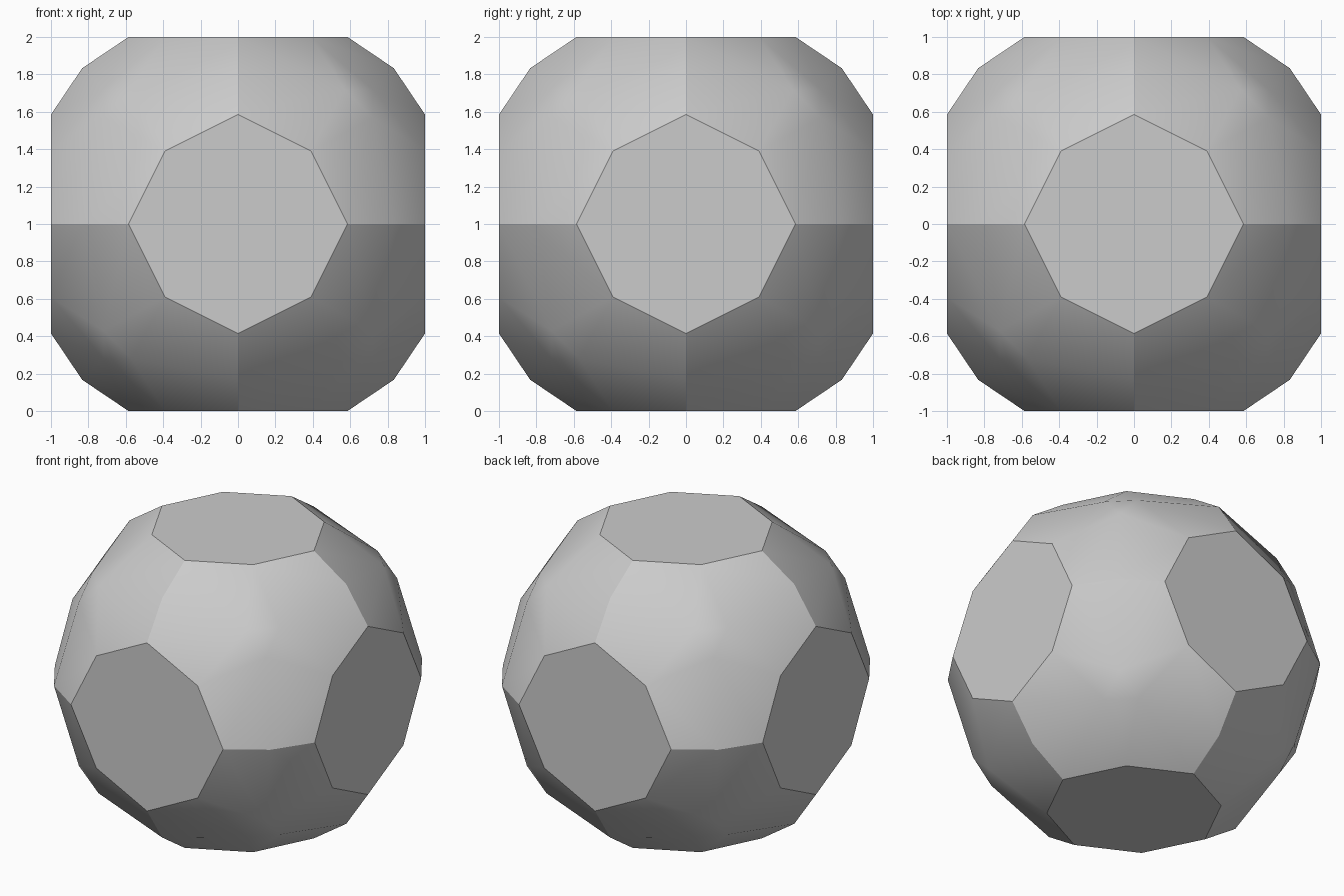
import bpy, bmesh, math
from itertools import permutations, product

if "Cube" in bpy.data.objects:
    bpy.data.objects.remove(bpy.data.objects["Cube"])

# Grey body colour
grey = bpy.data.materials.new("plain_grey")
grey.diffuse_color = (0.6, 0.6, 0.6, 1.0)
grey.use_nodes = True
grey.node_tree.nodes["Principled BSDF"].inputs["Base Color"].default_value = grey.diffuse_color

# One point of each kind: flat-face rim, flat-face diagonal, edge middle, clipped corner
seeds = [(1.0, 0.585, 0.0), (1.0, 0.39, 0.39), (0.833, 0.833, 0.0), (0.72, 0.72, 0.57)]

# Repeat each point over all cube symmetries
points = set()
for seed in seeds:
    for p in permutations(seed):
        for s in product((1, -1), repeat=3):
            points.add(tuple(round(a * b, 4) + 0.0 for a, b in zip(p, s)))

# Wrap the points into a faceted ball with six flat octagons
bm = bmesh.new()
for x, y, z in sorted(points):
    bm.verts.new((x, y, z + 1.0))
bmesh.ops.convex_hull(bm, input=bm.verts[:])
bmesh.ops.dissolve_limit(bm, angle_limit=math.radians(1.5), verts=bm.verts[:], edges=bm.edges[:])
bmesh.ops.recalc_face_normals(bm, faces=bm.faces[:])
mesh = bpy.data.meshes.new("faceted_ball")
bm.to_mesh(mesh)
bm.free()
mesh.materials.append(grey)

ball = bpy.data.objects.new("faceted_ball", mesh)
bpy.context.collection.objects.link(ball)

# Smooth corner patches, sharp flat rims
bpy.context.view_layer.objects.active = ball
ball.select_set(True)
bpy.ops.object.shade_smooth_by_angle(angle=math.radians(30))
